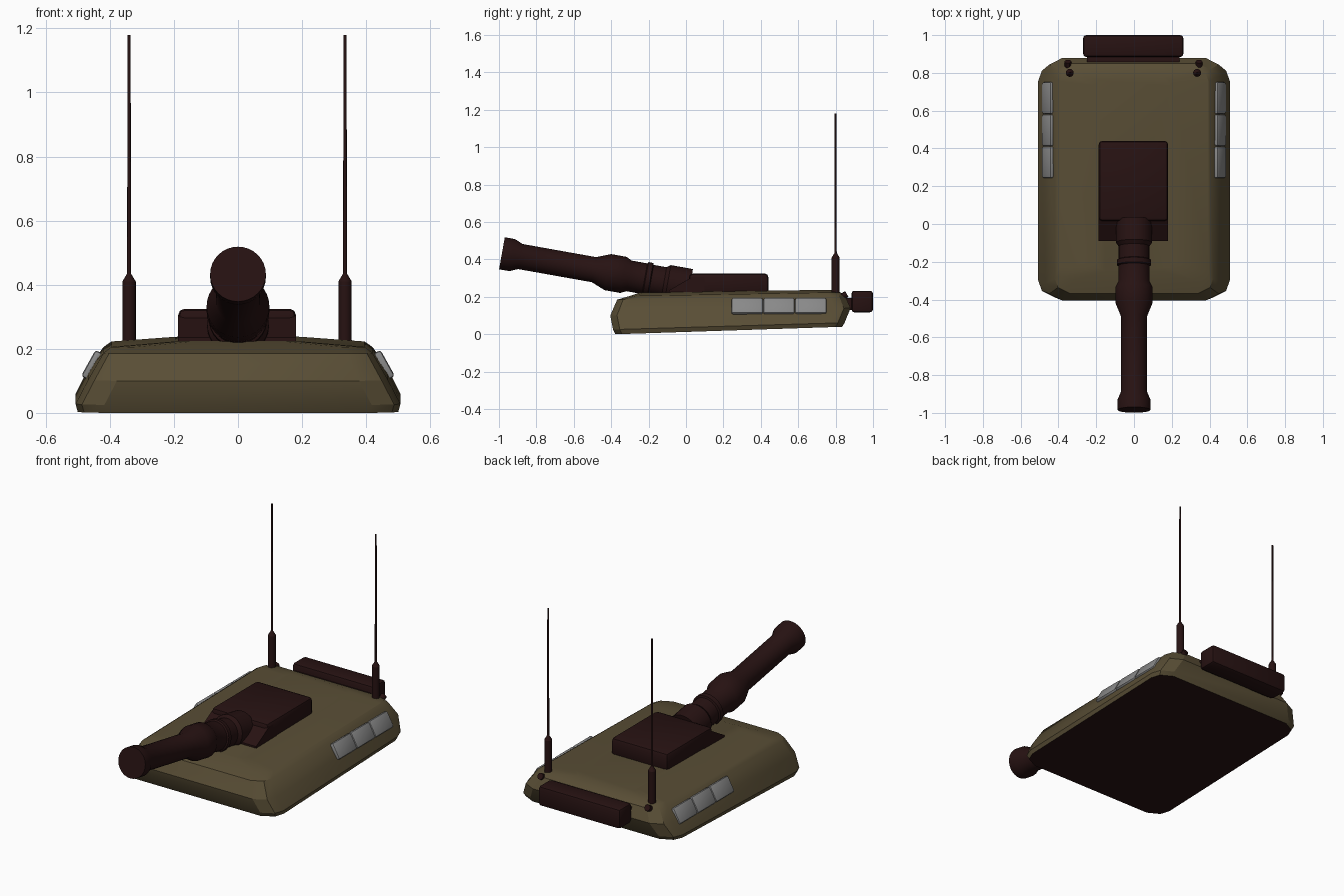
import bpy, bmesh, math
from mathutils import Matrix, Vector

if "Cube" in bpy.data.objects:
    bpy.data.objects.remove(bpy.data.objects["Cube"])


def mat(name, rgb):
    m = bpy.data.materials.new(name)
    m.diffuse_color = (*rgb, 1)
    m.use_nodes = True
    m.node_tree.nodes["Principled BSDF"].inputs["Base Color"].default_value = m.diffuse_color
    return m


OLIVE = mat("olive paint", (0.10, 0.076, 0.036))
DARK = mat("dark maroon metal", (0.02, 0.006, 0.006))
GREY = mat("grey panel", (0.25, 0.25, 0.25))


def make(name, bm, *mats, smooth=30):
    bmesh.ops.recalc_face_normals(bm, faces=bm.faces)
    me = bpy.data.meshes.new(name)
    bm.to_mesh(me)
    bm.free()
    for m in mats:
        me.materials.append(m)
    ob = bpy.data.objects.new(name, me)
    bpy.context.collection.objects.link(ob)
    bpy.ops.object.select_all(action='DESELECT')
    ob.select_set(True)
    bpy.context.view_layer.objects.active = ob
    bpy.ops.object.shade_smooth_by_angle(angle=math.radians(smooth))
    return ob


def loft(bm, rings):
    """Skin a list of equal-length point rings and cap both ends."""
    vs = [[bm.verts.new(p) for p in r] for r in rings]
    n = len(vs[0])
    for a, b in zip(vs, vs[1:]):
        for i in range(n):
            bm.faces.new((a[i], a[(i + 1) % n], b[(i + 1) % n], b[i]))
    bm.faces.new(vs[0][::-1])
    bm.faces.new(vs[-1])


def box(name, centre, size, m, bevel=0.0, tilt=0.0):
    bm = bmesh.new()
    bmesh.ops.create_cube(bm, size=1, matrix=Matrix.Diagonal((*size, 1)))
    if bevel:
        bmesh.ops.bevel(bm, geom=bm.edges[:], offset=bevel, segments=2,
                        profile=0.5, affect='EDGES')
    bm.transform(Matrix.Translation(centre) @ Matrix.Rotation(tilt, 4, 'Y'))
    return make(name, bm, m)


def lathe(name, profile, origin, axis, m, sides=32):
    """Turn (distance, radius) pairs around an axis."""
    rot = Vector((0, 0, 1)).rotation_difference(Vector(axis)).to_matrix()
    bm = bmesh.new()
    loft(bm, [[Vector(origin) + rot @ Vector((r * math.cos(math.tau * i / sides),
               r * math.sin(math.tau * i / sides), s)) for i in range(sides)]
              for s, r in profile])
    return make(name, bm, m)


# Turret shell: stacked rounded-corner outlines on a gently sloping base
def outline(w, yf, yb, zf, zb, c):
    right = [(w - c, yf), (w - 0.22 * c, yf + 0.4 * c), (w, yf + c),
             (w, yb - c), (w - 0.22 * c, yb - 0.4 * c), (w - c, yb)]
    pts = right + [(-x, y) for x, y in reversed(right)]
    return [(x, y, zf + (zb - zf) * (y - yf) / (yb - yf)) for x, y in pts]


bm = bmesh.new()
loft(bm, [outline(*l) for l in (
    (0.500, -0.378, 0.835, 0.000, 0.040, 0.09),
    (0.507, -0.390, 0.848, 0.025, 0.062, 0.09),
    (0.468, -0.405, 0.880, 0.100, 0.140, 0.09),
    (0.420, -0.368, 0.850, 0.185, 0.207, 0.08),
    (0.395, -0.300, 0.825, 0.205, 0.224, 0.07),
    (0.200, -0.250, 0.780, 0.222, 0.238, 0.05))])
bm.normal_update()
for f in bm.faces:
    if f.normal.z < -0.9 and f.calc_center_median().z < 0.03:
        f.material_index = 1
make("turret_shell", bm, OLIVE, DARK, smooth=25)

# Gun mount: raised plate with a sloped front foot
bm = bmesh.new()
loft(bm, [[(x, y, z) for y, z in ((-0.09, 0.215), (-0.09, 0.235), (0.03, 0.305),
                                  (0.1, 0.305), (0.1, 0.215))] for x in (-0.187, 0.181)])
make("gun_mount_foot", bm, DARK)
box("gun_mount_plate", (-0.003, 0.228, 0.27), (0.368, 0.425, 0.11), DARK, 0.02)

# Gun barrel, tilted up towards the front
tilt = math.radians(10.1)
lathe("gun_barrel", [(0, 0.087), (0.055, 0.087), (0.10, 0.068), (0.50, 0.068),
                     (0.575, 0.098), (0.66, 0.098), (0.69, 0.083), (0.775, 0.083),
                     (0.78, 0.091), (0.805, 0.091), (0.81, 0.081), (0.88, 0.081),
                     (0.90, 0.096), (1.02, 0.096)],
      (0, -0.984, 0.433), (0, math.cos(tilt), -math.sin(tilt)), DARK)

# Antennas and the small knobs behind them
for side, x in (("left", -0.34), ("right", 0.334)):
    lathe(side + "_antenna", [(0, 0.021), (0.215, 0.021), (0.24, 0.006), (0.985, 0.005)],
          (x, 0.80, 0.195), (0, 0, 1), DARK, 16)
    lathe(side + "_knob", [(0, 0.018), (0.04, 0.018)],
          (x * 1.03, 0.825, 0.195), (0, 0.87, 0.5), DARK, 12)

# Rear stowage box with its brackets
box("rear_box", (-0.004, 0.942, 0.175), (0.53, 0.115, 0.115), DARK, 0.015)
box("rear_rail", (-0.004, 0.882, 0.183), (0.49, 0.05, 0.02), DARK)
for x in (-0.18, 0.172):
    box("rear_bracket", (x, 0.875, 0.16), (0.13, 0.06, 0.06), DARK)

# Three grey panels on each sloping side
for s in (-1, 1):
    for i in range(3):
        box("side_panel", (s * 0.455, 0.327 + 0.17 * i, 0.149), (0.028, 0.168, 0.094),
            GREY, 0.01, -s * math.radians(29))
